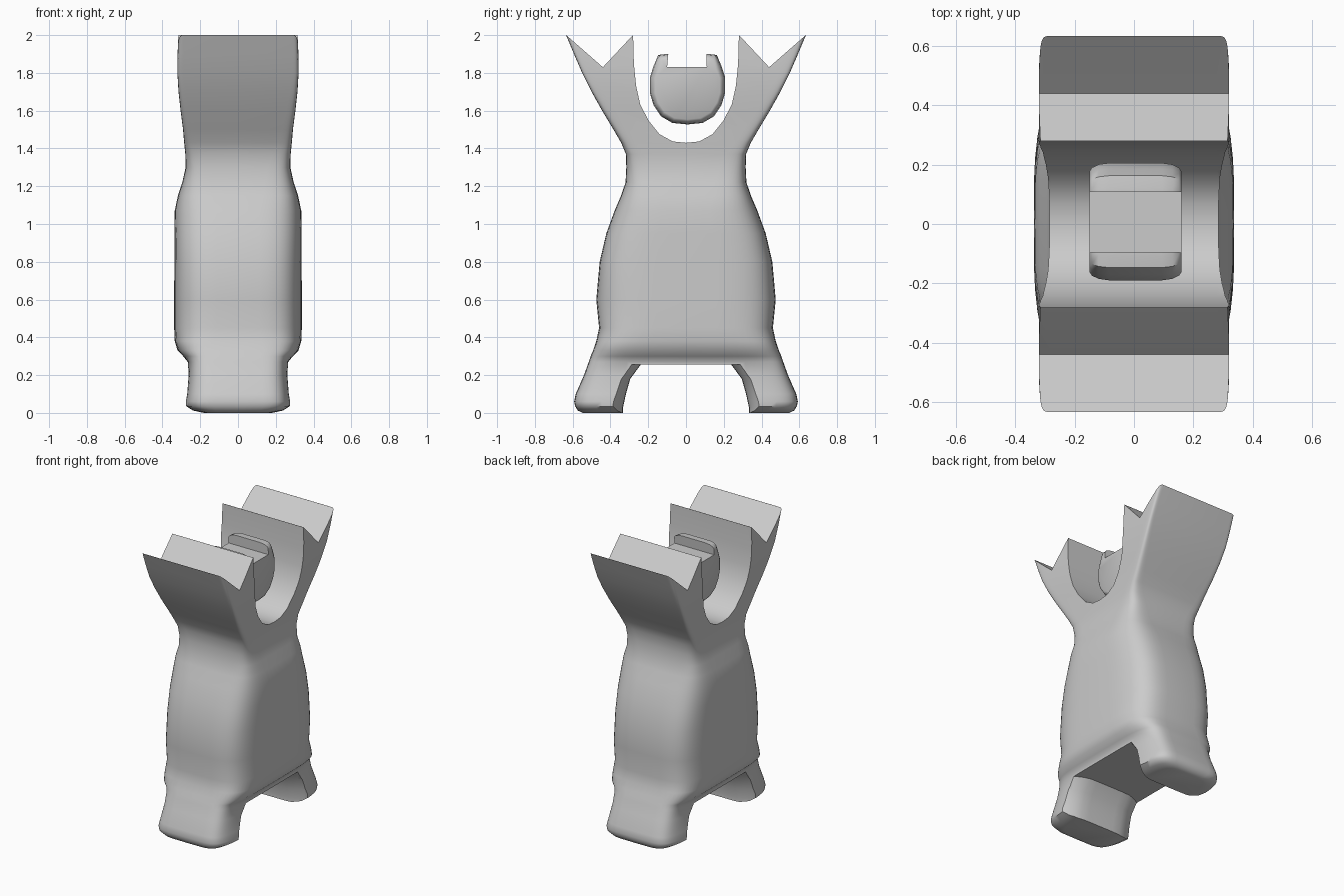
import bpy, bmesh, math

if "Cube" in bpy.data.objects:
    bpy.data.objects.remove(bpy.data.objects["Cube"])


def make_loft(name, rings):
    """Closed solid skinned through equal-length rings of points."""
    bm = bmesh.new()
    vr = [[bm.verts.new(p) for p in r] for r in rings]
    n = len(vr[0])
    for a, b in zip(vr, vr[1:]):
        for i in range(n):
            j = (i + 1) % n
            bm.faces.new((a[i], a[j], b[j], b[i]))
    bm.faces.new(vr[0][::-1])
    bm.faces.new(vr[-1])
    bmesh.ops.recalc_face_normals(bm, faces=bm.faces)
    me = bpy.data.meshes.new(name)
    bm.to_mesh(me)
    bm.free()
    ob = bpy.data.objects.new(name, me)
    bpy.context.collection.objects.link(ob)
    return ob


def side_cutter(name, profile, flare=0.0):
    """Y-Z profile swept along x, optionally widening in y at both ends."""
    xs = (0.5, 0.28, 0.262, 0.24, 0.205, 0.16, 0.1)
    rings = []
    for x in [-x for x in xs] + list(xs[::-1]):
        f = flare * min(1, max(0, abs(x) - 0.13) / 0.15) ** 2
        rings.append([(x, y + math.copysign(f, y), z) for y, z in profile])
    ob = make_loft(name, rings)
    ob.hide_render = True
    return ob


def cut(ob, cutter):
    m = ob.modifiers.new("cut", 'BOOLEAN')
    m.operation = 'DIFFERENCE'
    m.solver = 'EXACT'
    m.object = cutter
    bpy.context.view_layer.objects.active = ob
    bpy.ops.object.modifier_apply(modifier=m.name)
    bpy.data.objects.remove(cutter)


def smooth(ob, angle):
    bpy.ops.object.select_all(action='DESELECT')
    ob.select_set(True)
    bpy.context.view_layer.objects.active = ob
    bpy.ops.object.shade_smooth_by_angle(angle=math.radians(angle))


def mirrored(half):
    return half + [(-y, z) for y, z in reversed(half) if y > 1e-4]


def body_ring(z, w, d, n, count=56):
    """Superellipse with its points gathered at the rounded corners."""
    pts = []
    for i in range(count):
        t = 2 * math.pi * i / count
        c, s = math.cos(t), math.sin(t)
        if abs(c) < 1e-6:
            c = 0.0
        if abs(s) < 1e-6:
            s = 0.0
        pts.append((w * math.copysign(abs(c) ** (2 / n), c),
                    d * math.copysign(abs(s) ** (2 / n), s), z))
    return pts


# Body: height, half width, half depth, squareness
levels = [
    (0.00, 0.18, 0.545, 6), (0.012, 0.24, 0.572, 6), (0.035, 0.278, 0.587, 6),
    (0.06, 0.280, 0.592, 6),
    (0.10, 0.272, 0.584, 6), (0.20, 0.264, 0.54, 6), (0.27, 0.266, 0.515, 6),
    (0.30, 0.29, 0.505, 5), (0.33, 0.32, 0.492, 5), (0.38, 0.335, 0.475, 4.5),
    (0.45, 0.338, 0.460, 4), (0.60, 0.338, 0.475, 4), (0.80, 0.337, 0.457, 4),
    (0.95, 0.337, 0.422, 4), (1.07, 0.335, 0.378, 4), (1.15, 0.318, 0.344, 5),
    (1.22, 0.295, 0.320, 6), (1.30, 0.277, 0.316, 8), (1.37, 0.279, 0.318, 11),
    (1.43, 0.285, 0.343, 16), (1.50, 0.291, 0.384, 20),
    (1.60, 0.304, 0.444, 26), (1.70, 0.315, 0.500, 32),
    (1.80, 0.321, 0.550, 40), (1.90, 0.320, 0.593, 40), (2.00, 0.316, 0.635, 40),
]
body = make_loft("body", [body_ring(*l) for l in levels])

# Round gap between the raised arms
gap = [(0.28, 2.1), (0.28, 2.0), (0.276, 1.85), (0.264, 1.73), (0.243, 1.635),
       (0.20, 1.55), (0.14, 1.475), (0.07, 1.437), (0.0, 1.43)]
cut(body, side_cutter("gap_cutter", mirrored(gap)))

# Arch between the feet, widening towards the sides to round the legs
arch = [(0.335, -0.1), (0.333, 0.03), (0.318, 0.10), (0.295, 0.18), (0.24, 0.255)]
cut(body, side_cutter("arch_cutter", mirrored(arch), flare=0.06))

# V notch at the end of each arm
for s in (1, -1):
    notch = [(s * 0.44, 1.83), (s * 0.632, 1.998), (s * 0.70, 2.06),
             (s * 0.20, 2.08), (s * 0.283, 1.998)]
    cut(body, side_cutter("notch_cutter", notch))
smooth(body, 52)

# Floating head with two ears
head_half = [(0.115, 1.90), (0.155, 1.895), (0.178, 1.84), (0.198, 1.78),
             (0.198, 1.69), (0.18, 1.63), (0.14, 1.57), (0.08, 1.535), (0.0, 1.527)]
outline = mirrored(head_half)
rings = []
for x, k in ((-0.155, 0.86), (-0.147, 0.92), (-0.125, 0.975), (-0.09, 1),
             (0.09, 1), (0.125, 0.975), (0.147, 0.92), (0.155, 0.86)):
    rings.append([(x + 0.005, 0.008 + y * k, 1.72 + (z - 1.72) * k)
                  for y, z in outline])
head = make_loft("head", rings)
cut(head, side_cutter("ear_gap_cutter", [(-0.10, 1.83), (0.11, 1.83),
                                         (0.105, 2.0), (-0.085, 2.0)]))
smooth(head, 40)
